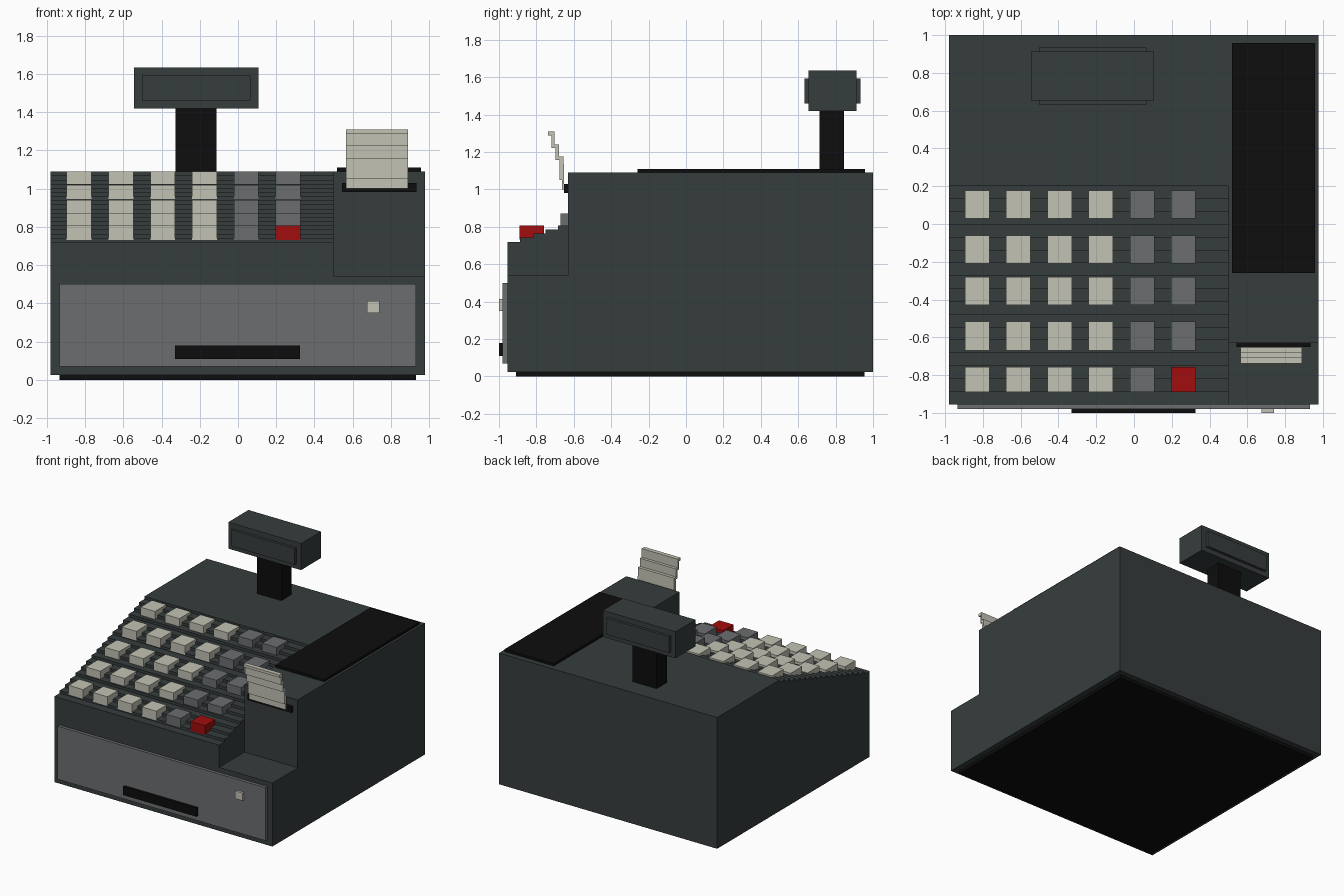
import bpy, bmesh

if "Cube" in bpy.data.objects:
    bpy.data.objects.remove(bpy.data.objects["Cube"])


def material(name, r, g, b):
    m = bpy.data.materials.new(name)
    m.diffuse_color = (r, g, b, 1)
    m.use_nodes = True
    m.node_tree.nodes["Principled BSDF"].inputs["Base Color"].default_value = m.diffuse_color
    return m


SLATE = material("dark slate", 0.037, 0.046, 0.046)
BLACK = material("black", 0.004, 0.004, 0.004)
GREY = material("mid grey", 0.145, 0.155, 0.162)
CREAM = material("cream", 0.55, 0.54, 0.46)
RED = material("red", 0.36, 0.004, 0.004)


def prism(name, profile, x0, x1, mat):
    """Extrude a closed (y, z) profile from x0 to x1."""
    bm = bmesh.new()
    face = bm.faces.new([bm.verts.new((x0, y, z)) for y, z in profile])
    ext = bmesh.ops.extrude_face_region(bm, geom=[face])
    moved = [v for v in ext["geom"] if isinstance(v, bmesh.types.BMVert)]
    bmesh.ops.translate(bm, verts=moved, vec=(x1 - x0, 0, 0))
    bmesh.ops.recalc_face_normals(bm, faces=bm.faces)
    me = bpy.data.meshes.new(name)
    bm.to_mesh(me)
    bm.free()
    me.materials.append(mat)
    ob = bpy.data.objects.new(name, me)
    bpy.context.collection.objects.link(ob)
    return ob


def box(name, x, y, z, mat):
    return prism(name, [(y[0], z[0]), (y[1], z[0]), (y[1], z[1]), (y[0], z[1])], *x, mat)


# Body: stepped keyboard side joined to the printer side
FRONT, BACK, BOTTOM, TOP = -0.955, 1.0, 0.025, 1.09
STEPS = 17
dy, dz = (0.2 - FRONT) / STEPS, (TOP - 0.72) / STEPS
stairs = [(BACK, BOTTOM), (FRONT, BOTTOM)]
for k in range(STEPS + 1):
    y, z = FRONT + k * dy, 0.72 + k * dz
    if k:
        stairs.append((y, z - dz))
    stairs.append((y, z))
stairs.append((BACK, TOP))
body = prism("body", stairs, -0.98, 0.5, SLATE)
printer = prism("printer_side", [(BACK, BOTTOM), (FRONT, BOTTOM), (FRONT, 0.54),
                                 (-0.63, 0.54), (-0.63, TOP), (BACK, TOP)], 0.5, 0.977, SLATE)
join = body.modifiers.new("join", 'BOOLEAN')
join.operation, join.solver, join.object = 'UNION', 'EXACT', printer
bpy.context.view_layer.objects.active = body
bpy.ops.object.modifier_apply(modifier="join")
bpy.data.objects.remove(printer)

# Base and drawer
box("base", (-0.935, 0.932), (-0.91, 0.955), (0, 0.025), BLACK)
box("drawer", (-0.935, 0.932), (-0.98, FRONT), (0.07, 0.5), GREY)
box("drawer_handle", (-0.33, 0.325), (-1.0, -0.98), (0.11, 0.18), BLACK)
box("drawer_lock", (0.675, 0.74), (-1.0, -0.98), (0.35, 0.413), CREAM)

# Keys: five rows of six; two grey columns and one red key
rows = [(-0.89, -0.758, 0.807), (-0.67, -0.517, 0.872), (-0.43, -0.28, 0.94),
        (-0.21, -0.062, 1.02), (0.03, 0.177, 1.09)]
for r, (y0, y1, top) in enumerate(rows):
    for c in range(6):
        x = -0.896 + c * 0.2185
        mat = RED if (r, c) == (0, 5) else GREY if c > 3 else CREAM
        box(f"key_{r}_{c}", (x, x + 0.13), (y0, y1), (top - 0.075, top), mat)

# Printer cover, paper slot and curling receipt
box("printer_cover", (0.518, 0.957), (-0.26, 0.957), (TOP, 1.11), BLACK)
box("paper_slot", (0.543, 0.935), (-0.652, -0.63), (0.982, 1.03), BLACK)
prism("receipt", [(-0.652, 1.0), (-0.652, 1.09), (-0.655, 1.175), (-0.68, 1.175),
                  (-0.68, 1.24), (-0.703, 1.24), (-0.703, 1.31), (-0.738, 1.31),
                  (-0.738, 1.288), (-0.718, 1.288), (-0.718, 1.222), (-0.697, 1.222),
                  (-0.697, 1.157), (-0.676, 1.157), (-0.676, 1.05), (-0.664, 1.05),
                  (-0.664, 1.0)], 0.565, 0.89, CREAM)

# Customer display: post, head and a raised screen on both sides
box("display_post", (-0.328, -0.112), (0.715, 0.845), (TOP, 1.42), BLACK)
box("display_head", (-0.545, 0.107), (0.655, 0.912), (1.42, 1.635), SLATE)
for name, y in (("front", (0.633, 0.655)), ("back", (0.912, 0.934))):
    box("display_screen_" + name, (-0.503, 0.065), y, (1.46, 1.592), SLATE)
